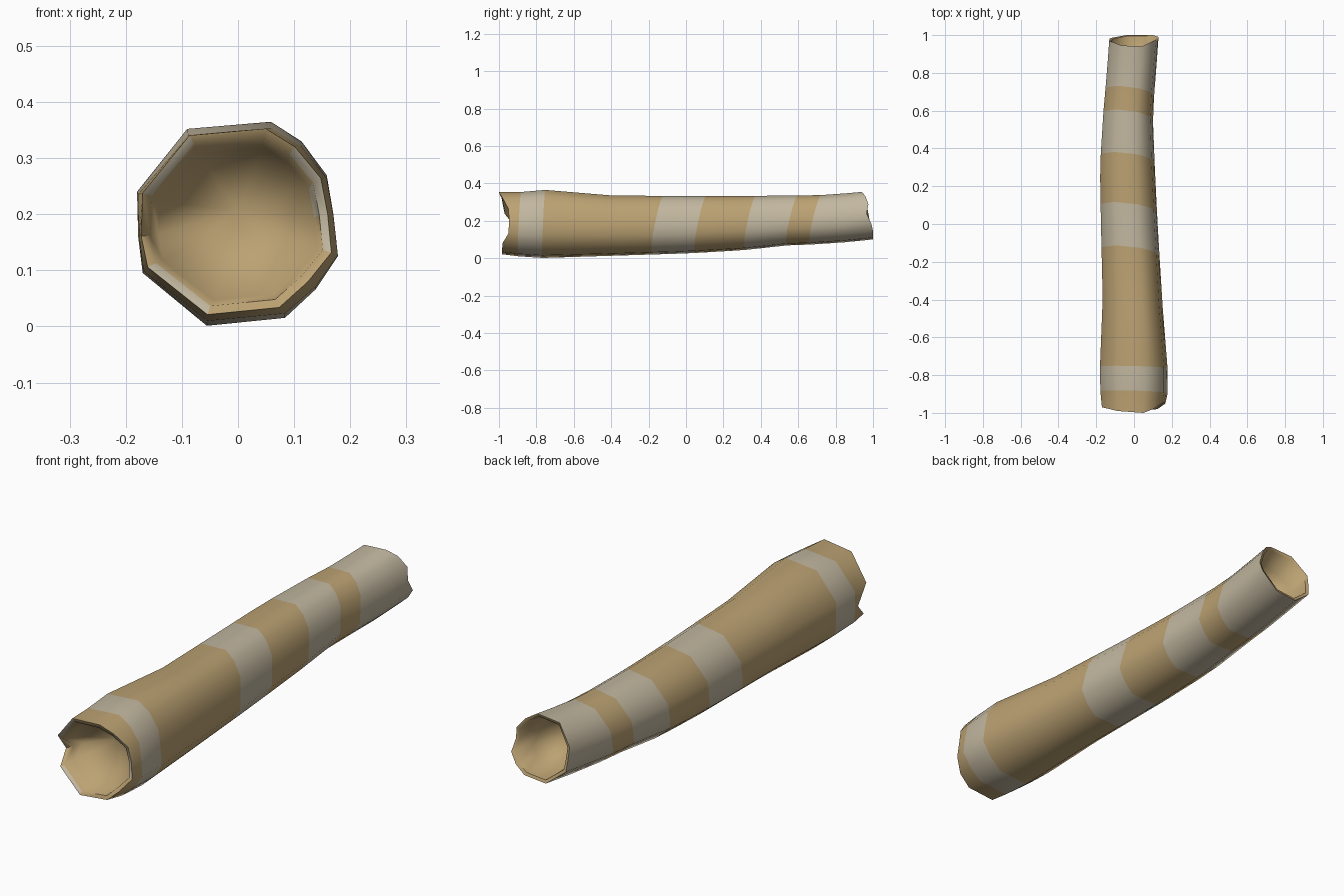
import bpy, bmesh, math

if "Cube" in bpy.data.objects:
    bpy.data.objects.remove(bpy.data.objects["Cube"])


def material(name, rgb):
    m = bpy.data.materials.new(name)
    m.diffuse_color = (*rgb, 1)
    m.use_nodes = True
    m.node_tree.nodes["Principled BSDF"].inputs["Base Color"].default_value = m.diffuse_color
    return m


TAN, GREY = 0, 1
mats = [material("tan bark", (0.50, 0.36, 0.17)),
        material("pale grey bark", (0.54, 0.475, 0.35))]

# Irregular twelve-sided outline of the log, seen from the front
outline = [(.18, .125), (.172, .2), (.16, .27), (.115, .33), (.06, .365), (-.09, .352),
           (-.18, .24), (-.178, .16), (-.17, .095), (-.055, 0), (.085, .014), (.14, .065)]
unit = [(x / .18, (z - .1825) / .1825) for x, z in outline]
N = len(unit)

# Ragged broken ends: y of each outline point on the rim
front_y = [-.95, -.945, -.95, -.98, -1, -.99, -.97, -.89, -.965, -.985, -.985, -.98]
back_y = [.99, .965, .975, .96, .94, .945, .97, .98, .985, 1, 1, 1]

# Extent of the trunk along y: y, left, right, bottom, top
sections = [(-1, -.17, .16, .02, .355), (-.9, -.178, .178, .01, .352),
            (-.75, -.18, .178, 0, .365), (-.42, -.165, .15, .012, .335),
            (0, -.175, .125, .025, .332), (.3, -.18, .11, .042, .332),
            (.56, -.165, .1, .07, .335), (.75, -.148, .11, .075, .337),
            (.95, -.132, .13, .095, .355), (1, -.13, .13, .1, .355)]
# Where the stripes change colour
stripes = [-.89, -.76, -.15, .08, .345, .57, .695]


def extent(y):
    y = max(-1, min(1, y))
    for a, b in zip(sections, sections[1:]):
        if y <= b[0]:
            t = (y - a[0]) / (b[0] - a[0])
            return [p + (q - p) * t for p, q in zip(a[1:], b[1:])]


def point(i, y, scale=1.0):
    x0, x1, z0, z1 = extent(y)
    u, v = unit[i]
    return ((x0 + x1) / 2 + u * scale * (x1 - x0) / 2, y,
            (z0 + z1) / 2 + v * scale * (z1 - z0) / 2)


bm = bmesh.new()


def ring(ys, scale=1.0):
    return [bm.verts.new(point(i, ys[i], scale)) for i in range(N)]


def bridge(a, b, colour):
    for i in range(N):
        j = (i + 1) % N
        f = bm.faces.new((a[i], a[j], b[j], b[i]))
        f.material_index = colour(i)


def cap(a, centre):
    c = bm.verts.new(centre)
    for i in range(N):
        bm.faces.new((a[i], a[(i + 1) % N], c)).material_index = TAN


def tan(i):
    return TAN


# Bark, with slightly slanting stripe borders
levels = sorted(stripes + [-.42, 0, .22, .85])
first = prev = ring([y if y < -.93 else y - .02 for y in front_y], .985)
for k, y in enumerate(levels):
    s = .03 if -.7 < y < .8 else .008
    cur = ring([y + s * v - s * .6 * u for u, v in unit])
    grey = sum(1 for q in stripes if q < y) % 2
    bridge(prev, cur, lambda i: GREY if grey else TAN)
    prev = cur
last = ring(back_y)
bridge(prev, last, lambda i: GREY)

# Front rim, patched with grey, then the shallow hollow
patches = (0, 1, 2, 5, 8)
lip = ring([y + .005 for y in front_y], .89)
bridge(first, lip, lambda i: GREY if i in patches else TAN)
inner = ring([max(y + .05, -.93) for y in front_y], .8)
bridge(lip, inner, lambda i: GREY if i in (1,) else TAN)
cap(inner, (0, -.80, .205))

# Back rim and its deeper hollow
lip = ring([y - .005 for y in back_y], .9)
bridge(last, lip, tan)
inner = ring([y - .1 for y in back_y], .78)
bridge(lip, inner, tan)
cap(inner, (0, .74, .21))

bmesh.ops.recalc_face_normals(bm, faces=bm.faces)
mesh = bpy.data.meshes.new("hollow_log")
bm.to_mesh(mesh)
bm.free()
for m in mats:
    mesh.materials.append(m)
log = bpy.data.objects.new("hollow_log", mesh)
bpy.context.collection.objects.link(log)
bpy.context.view_layer.objects.active = log
log.select_set(True)
bpy.ops.object.shade_smooth_by_angle(angle=math.radians(60))
